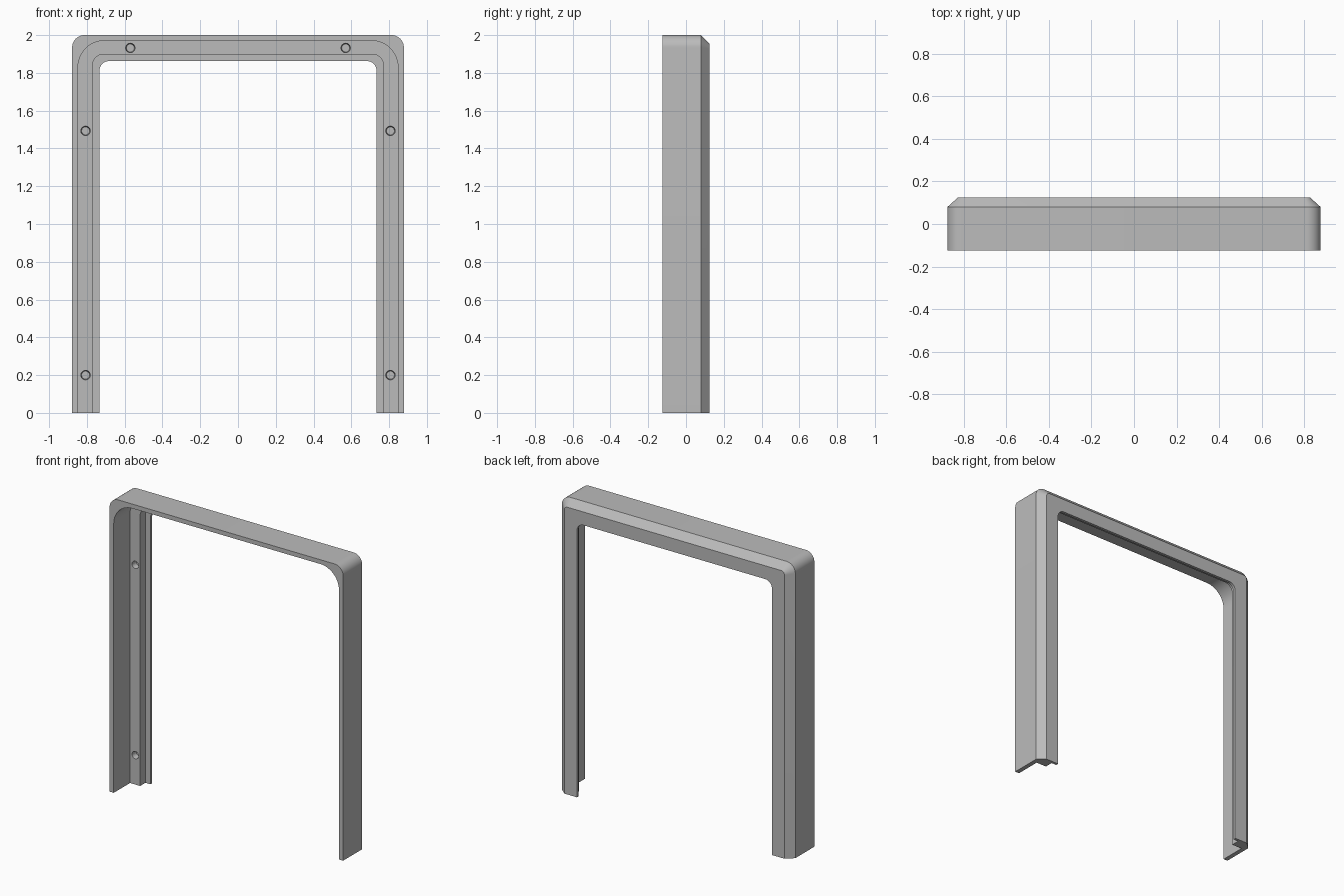
import bpy, bmesh, math

if "Cube" in bpy.data.objects:
    bpy.data.objects.remove(bpy.data.objects["Cube"])

HALF_W, HEIGHT, DEPTH = 0.878, 2.0, 0.125
ARC = 12

grey = bpy.data.materials.new("plain_grey")
grey.use_nodes = True
colour = (0.5, 0.5, 0.5, 1)
grey.diffuse_color = colour
grey.node_tree.nodes["Principled BSDF"].inputs["Base Color"].default_value = colour

# Cross-section: inset from the outer edge, y, corner radius
SECTION = [
    (0.0, -DEPTH, 0.065),    # front rim, outside
    (0.0, 0.08, 0.065),      # start of chamfer
    (0.05, DEPTH, 0.025),    # back face, outside
    (0.145, DEPTH, 0.05),    # back face, inside
    (0.145, 0.107, 0.05),    # thin lip
    (0.107, 0.107, 0.06),    # foot of step
    (0.107, 0.05, 0.06),     # screw ledge
    (0.031, 0.05, 0.14),     # root of outer wall
    (0.031, -DEPTH, 0.14),   # front rim, inside
]


def arch_path(inset, y, radius):
    """Rounded upside-down U, from the foot at -x to the foot at +x."""
    x, top = HALF_W - inset, HEIGHT - inset * 0.95
    left = [(-x, y, 0)]
    for i in range(ARC + 1):
        a = math.pi / 2 * i / ARC
        left.append((-x + radius * (1 - math.cos(a)), y,
                     top - radius * (1 - math.sin(a))))
    return left + [(-px, py, pz) for px, py, pz in reversed(left)]


# Frame: join the paths around the section and cap the feet
bm = bmesh.new()
rails = [[bm.verts.new(p) for p in arch_path(*s)] for s in SECTION]
for a, b in zip(rails, rails[1:] + rails[:1]):
    for i in range(len(a) - 1):
        bm.faces.new((a[i], a[i + 1], b[i + 1], b[i]))
bm.faces.new([r[0] for r in rails])
bm.faces.new([r[-1] for r in rails])
bmesh.ops.recalc_face_normals(bm, faces=bm.faces)
mesh = bpy.data.meshes.new("door_frame")
bm.to_mesh(mesh)
bm.free()
frame = bpy.data.objects.new("door_frame", mesh)
bpy.context.collection.objects.link(frame)
mesh.materials.append(grey)

# Blind screw holes in the ledge, mirrored left and right
for x, z in ((0.807, 0.2), (0.807, 1.493), (0.57, 1.932)):
    for side in (-1, 1):
        bpy.ops.mesh.primitive_cone_add(
            vertices=32, radius1=0.021, radius2=0.027, depth=0.06,
            location=(side * x, 0.06, z), rotation=(math.pi / 2, 0, 0))
        cutter = bpy.context.object
        cutter.name = "screw_hole_cutter"
        cutter.data.materials.append(grey)
        cutter.hide_render = True
        cutter.hide_set(True)
        cut = frame.modifiers.new("screw_hole", "BOOLEAN")
        cut.operation = "DIFFERENCE"
        cut.solver = "EXACT"
        cut.object = cutter

# Apply the cuts and remove the cutters
bpy.context.view_layer.update()
bpy.ops.object.select_all(action="DESELECT")
frame.select_set(True)
bpy.context.view_layer.objects.active = frame
for name in [m.name for m in frame.modifiers]:
    bpy.ops.object.modifier_apply(modifier=name)
for ob in [o for o in bpy.data.objects if o.name.startswith("screw_hole_cutter")]:
    bpy.data.objects.remove(ob)

bpy.ops.object.shade_smooth_by_angle(angle=math.radians(30))
